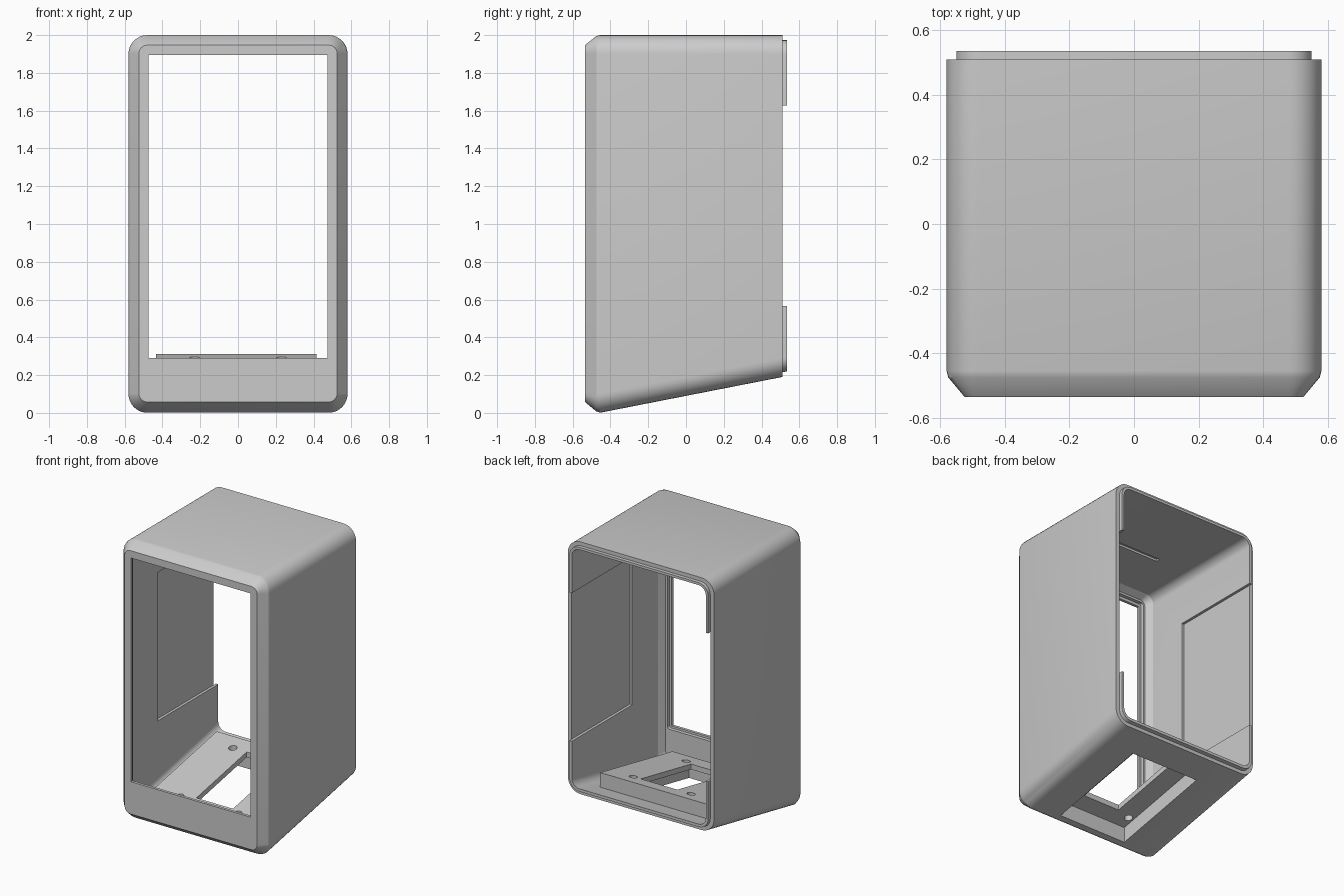
import bpy, bmesh, math

if "Cube" in bpy.data.objects:
    bpy.data.objects.remove(bpy.data.objects["Cube"])

grey = bpy.data.materials.new("plain grey")
grey.use_nodes = True
COLOUR = (0.6, 0.6, 0.6, 1)
grey.diffuse_color = COLOUR
grey.node_tree.nodes["Principled BSDF"].inputs["Base Color"].default_value = COLOUR

SLOPE = 0.196


def underside(y):
    """Height of the sloping bottom at depth y."""
    return SLOPE * (y + 0.46)


def make_object(name, bm):
    bmesh.ops.recalc_face_normals(bm, faces=bm.faces)
    mesh = bpy.data.meshes.new(name)
    bm.to_mesh(mesh)
    bm.free()
    obj = bpy.data.objects.new(name, mesh)
    bpy.context.collection.objects.link(obj)
    mesh.materials.append(grey)
    return obj


def rounded_ring(bm, y, half, low, high, radius, steps=8):
    """Rounded rectangle of vertices across the housing at depth y."""
    ring = []
    corners = [(half, high, 0), (-half, high, 90), (-half, low, 180), (half, low, 270)]
    for x, z, start in corners:
        cx = x - math.copysign(radius, x)
        cz = z + (radius if z == low else -radius)
        for i in range(steps + 1):
            a = math.radians(start + 90 * i / steps)
            ring.append(bm.verts.new((cx + radius * math.cos(a), y, cz + radius * math.sin(a))))
    return ring


def box(name, x, y, z, sloped=False):
    """Box from ranges; when sloped, z is measured from the underside."""
    bm = bmesh.new()
    bmesh.ops.create_cube(bm, size=1)
    for v in bm.verts:
        px, py, pz = (r[0] if c < 0 else r[1] for r, c in zip((x, y, z), v.co))
        v.co = (px, py, pz + (underside(py) if sloped else 0))
    return make_object(name, bm)


def combine(target, other, operation):
    mod = target.modifiers.new(operation, "BOOLEAN")
    mod.object = other
    mod.operation = operation
    mod.solver = "EXACT"
    bpy.context.view_layer.objects.active = target
    bpy.ops.object.modifier_apply(modifier=mod.name)
    bpy.data.objects.remove(other)


# Housing shell: outside, back lip, cavity, then the front opening
BACK, LIP = 0.51, 0.535
bm = bmesh.new()
sections = [
    (-0.535, 0.525, 0.058, 1.947, 0.045),
    (-0.475, 0.575, 0.008, 1.995, 0.095),
    (-0.455, 0.58, 0.001, 2.0, 0.1),
    (BACK, 0.58, underside(BACK), 2.0, 0.1),
    (BACK, 0.55, 0.215, 1.973, 0.075),
    (LIP, 0.55, 0.22, 1.973, 0.075),
    (LIP, 0.532, 0.24, 1.955, 0.06),
    (-0.44, 0.532, underside(-0.44) + 0.035, 1.955, 0.06),
    (-0.49, 0.505, 0.075, 1.93, 0.04),
    (-0.49, 0.49, 0.275, 1.915, 0.015),
    (-0.515, 0.49, 0.275, 1.915, 0.015),
    (-0.515, 0.475, 0.29, 1.895, 0.002),
    (-0.535, 0.475, 0.29, 1.895, 0.002),
]
rings = [rounded_ring(bm, *s) for s in sections]
for a, b in zip(rings, rings[1:] + rings[:1]):
    n = len(a)
    for i in range(n):
        j = (i + 1) % n
        bm.faces.new((a[i], a[j], b[j], b[i]))
housing = make_object("housing", bm)

# Raised mounting plate on the sloping floor
combine(housing, box("mounting_plate", (-0.435, 0.415), (-0.44, 0.38), (0.02, 0.148), True), "UNION")

# Side recesses, which also split the back lip in two
combine(housing, box("side_recess", (-0.551, 0.551), (-0.15, 0.6), (0.565, 1.628)), "DIFFERENCE")

# Groove in the ceiling
combine(housing, box("ceiling_groove", (-0.25, 0.25), (-0.07, -0.04), (1.9, 1.97)), "DIFFERENCE")

# Pocket in the underside and the window through the plate
combine(housing, box("underside_pocket", (-0.27, 0.27), (-0.42, 0.31), (-0.1, 0.11), True), "DIFFERENCE")
combine(housing, box("plate_window", (-0.12, 0.17), (-0.3, 0.27), (0.05, 0.3), True), "DIFFERENCE")

# Screw holes in the plate
for x in (-0.23, 0.23):
    for y in (-0.33, 0.27):
        bm = bmesh.new()
        bmesh.ops.create_cone(bm, cap_ends=True, segments=20, radius1=0.028, radius2=0.028, depth=0.3)
        bmesh.ops.translate(bm, vec=(x, y, underside(y) + 0.2), verts=bm.verts)
        combine(housing, make_object("screw_hole", bm), "DIFFERENCE")

# Smooth rounded corners, crisp edges
bpy.ops.object.select_all(action="DESELECT")
housing.select_set(True)
bpy.context.view_layer.objects.active = housing
bpy.ops.object.shade_smooth_by_angle(angle=math.radians(25))
